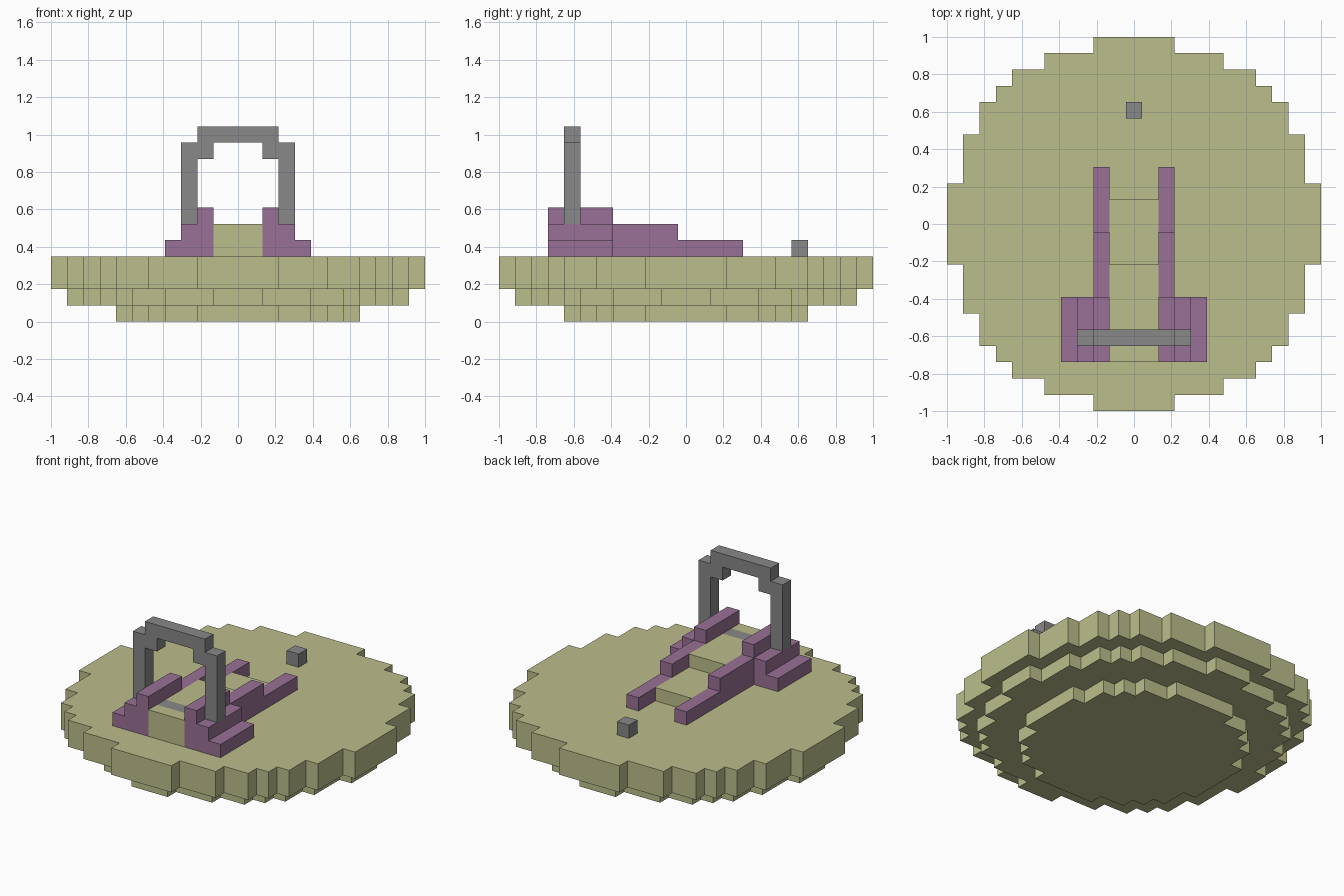
import bpy
import bmesh

cube = bpy.data.objects.get("Cube")
if cube:
    bpy.data.objects.remove(cube, do_unlink=True)

U = 2 / 23  # size of one block


def material(name, rgb):
    mat = bpy.data.materials.new(name)
    mat.use_nodes = True
    color = (*rgb, 1)
    mat.diffuse_color = color
    mat.node_tree.nodes["Principled BSDF"].inputs["Base Color"].default_value = color
    return mat


olive = material("olive", (0.50, 0.515, 0.258))
purple = material("purple", (0.314, 0.165, 0.305))
grey = material("grey", (0.246, 0.246, 0.246))

# Place a profile point (a, b) at depth d along the extrusion axis
PLACE = {
    "x": lambda a, b, d: (d * U, a * U, b * U),
    "y": lambda a, b, d: (a * U, d * U, b * U),
    "z": lambda a, b, d: (a * U, b * U, d * U),
}


def prism(name, outline, axis, low, high, mat):
    """Extrude a flat outline, in block units, from low to high along an axis."""
    place = PLACE[axis]
    bm = bmesh.new()
    base = bm.faces.new([bm.verts.new(place(a, b, low)) for a, b in outline])
    top = bmesh.ops.extrude_face_region(bm, geom=[base], use_keep_orig=True)["geom"]
    shift = [hi - lo for hi, lo in zip(place(0, 0, high), place(0, 0, low))]
    moved = [v for v in top if isinstance(v, bmesh.types.BMVert)]
    bmesh.ops.translate(bm, verts=moved, vec=shift)
    bmesh.ops.recalc_face_normals(bm, faces=bm.faces)
    mesh = bpy.data.meshes.new(name)
    bm.to_mesh(mesh)
    bm.free()
    mesh.materials.append(mat)
    obj = bpy.data.objects.new(name, mesh)
    bpy.context.collection.objects.link(obj)
    return obj


def rect(a0, a1, b0, b1):
    return [(a0, b0), (a1, b0), (a1, b1), (a0, b1)]


def stepped_circle(steps):
    """Blocky circle: one quadrant of stairs turned four times."""
    quadrant = []
    for i, w in enumerate(steps):
        quadrant.append((steps[-1 - i], w))
        if i < len(steps) - 1:
            quadrant.append((steps[-2 - i], w))
    outline = []
    for _ in range(4):
        outline += quadrant
        quadrant = [(-b, a) for a, b in quadrant]
    return outline


# Round base in three tiers
prism("base_bottom", stepped_circle([2.5, 4.5, 5.5, 6.5, 7.5]), "z", 0, 1, olive)
prism("base_middle", stepped_circle([1.5, 4.5, 6.5, 7.5, 8.5, 9.5, 10.5]), "z", 1, 2, olive)
prism("base_top", stepped_circle([2.5, 5.5, 7.5, 8.5, 9.5, 10.5, 11.5]), "z", 2, 4, olive)

# Central stepped ramp, notched for the threshold under the arch
ramp = [(-8.5, 4), (1.5, 4), (1.5, 5), (-2.5, 5), (-2.5, 6), (-6.5, 6),
        (-6.5, 5), (-7.5, 5), (-7.5, 6), (-8.5, 6)]
prism("ramp", ramp, "x", -1.5, 1.5, olive)
prism("arch_threshold", rect(-7.5, -6.5, 5, 6), "x", -1.5, 1.5, grey)

# Stepped plinths and descending rails on both sides
plinth = [(1.5, 4), (4.5, 4), (4.5, 5), (3.5, 5), (3.5, 6), (2.5, 6), (2.5, 7), (1.5, 7)]
rail = [(-4.5, 4), (3.5, 4), (3.5, 5), (-0.5, 5), (-0.5, 6), (-4.5, 6)]
for side, s in (("left", 1), ("right", -1)):
    prism(f"{side}_plinth", [(s * a, b) for a, b in plinth], "y", -8.5, -4.5, purple)
    prism(f"{side}_rail", rail, "x", *sorted((s * 1.5, s * 2.5)), purple)

# Arch standing on the plinths
half = [(1.5, 11), (1.5, 10), (2.5, 10), (2.5, 6), (3.5, 6), (3.5, 11), (2.5, 11), (2.5, 12)]
arch = half + [(-a, b) for a, b in reversed(half)]
prism("arch", arch, "y", -7.5, -6.5, grey)

# Small block at the far end
prism("rear_block", rect(-0.5, 0.5, 6.5, 7.5), "z", 4, 5, grey)
